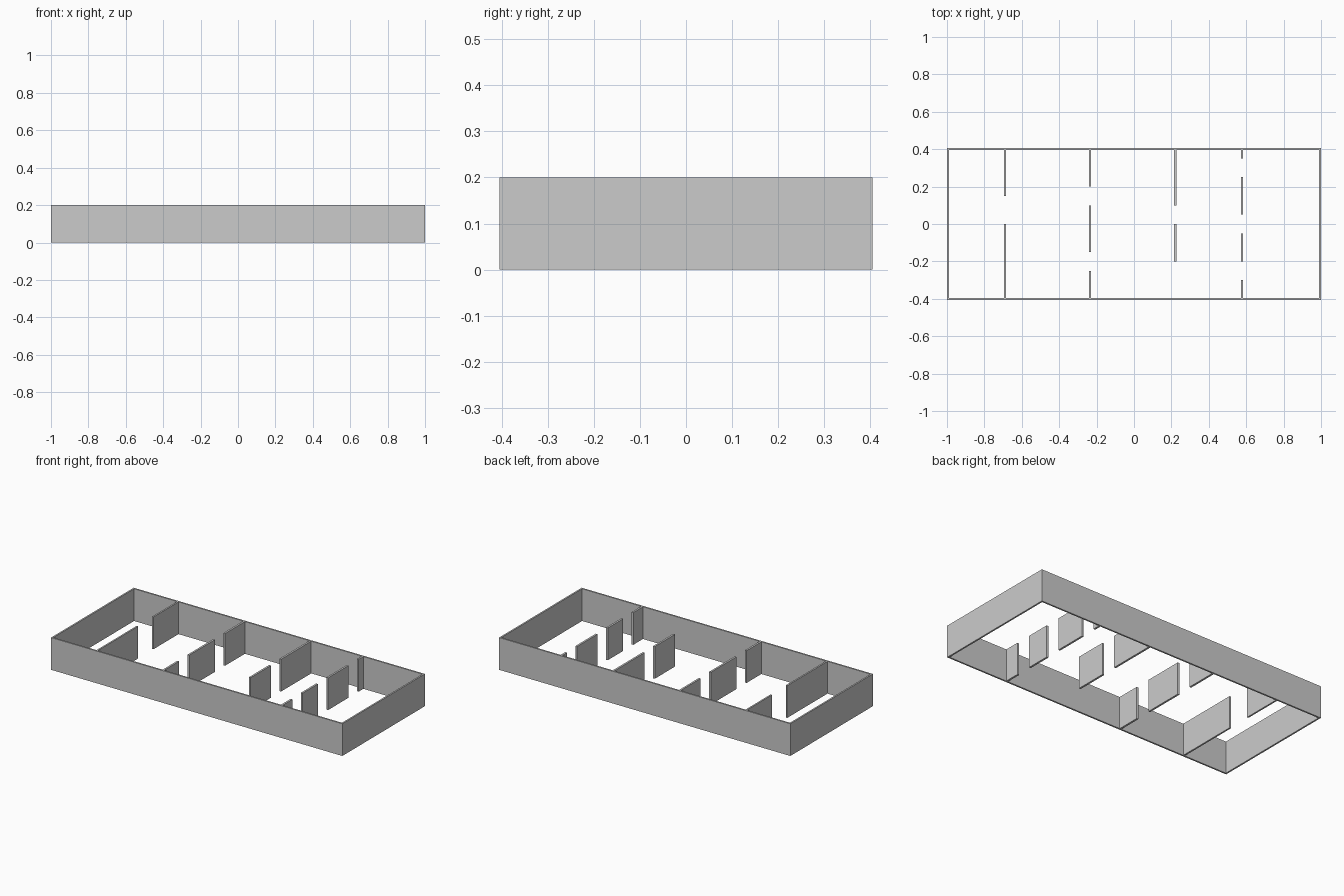
import bpy

if "Cube" in bpy.data.objects:
    bpy.data.objects.remove(bpy.data.objects["Cube"])

HEIGHT = 0.2
T = 0.01  # wall thickness


def wall(name, x0, x1, y0, y1):
    bpy.ops.mesh.primitive_cube_add(size=1, location=((x0 + x1) / 2, (y0 + y1) / 2, HEIGHT / 2))
    ob = bpy.context.object
    ob.name = name
    ob.scale = (x1 - x0, y1 - y0, HEIGHT)
    bpy.ops.object.transform_apply(location=False, rotation=False, scale=True)


# Outer walls
wall("front_wall", -1, 1, -0.405, -0.395)
wall("back_wall", -1, 1, 0.395, 0.405)
wall("left_wall", -1, -1 + T, -0.395, 0.395)
wall("right_wall", 1 - T, 1, -0.395, 0.395)

# Partition rows: x centre, thickness, and wall spans along y between doorways
E = 0.395
partitions = [
    (-0.69, 0.01, [(-E, 0.0), (0.15, E)]),
    (-0.235, 0.012, [(-E, -0.25), (-0.15, 0.1), (0.2, E)]),
    (0.22, 0.012, [(-0.2, 0.0), (0.1, E)]),
    (0.578, 0.012, [(-E, -0.3), (-0.2, -0.05), (0.05, 0.25), (0.35, E)]),
]
for row, (x, t, spans) in enumerate(partitions, 1):
    for part, (y0, y1) in enumerate(spans, 1):
        wall(f"partition_{row}_{part}", x - t / 2, x + t / 2, y0, y1)
